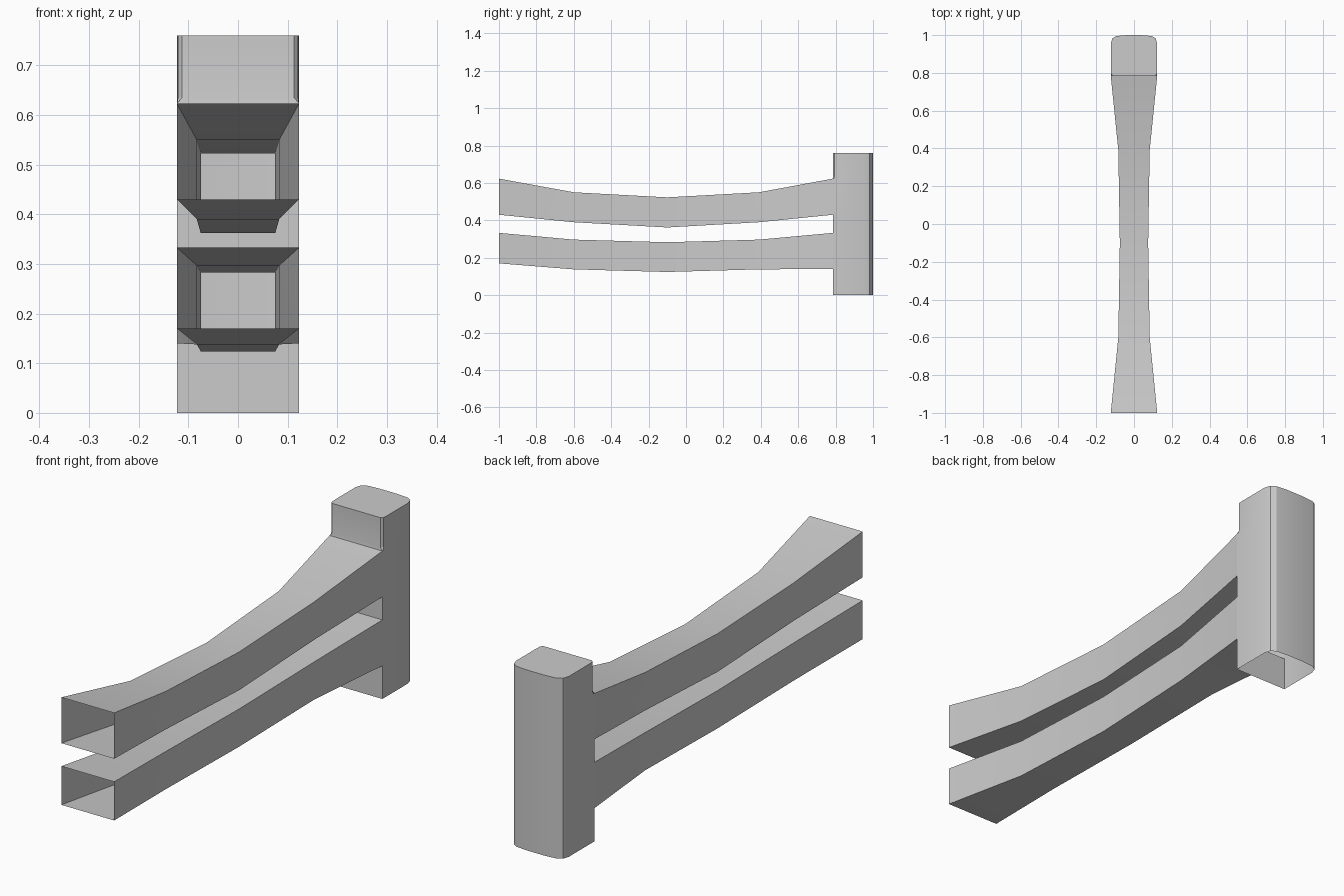
import bpy
import bmesh
import math

cube = bpy.data.objects.get("Cube")
if cube:
    bpy.data.objects.remove(cube, do_unlink=True)

grey = bpy.data.materials.new("light grey")
grey.use_nodes = True
colour = (0.6, 0.6, 0.6, 1)
grey.diffuse_color = colour
grey.node_tree.nodes["Principled BSDF"].inputs["Base Color"].default_value = colour


def loft(name, rings, skip=(), cap_end=False):
    """Skin consecutive closed rings; skip holds (span, side) openings."""
    bm = bmesh.new()
    loops = [[bm.verts.new(p) for p in ring] for ring in rings]
    count = len(rings[0])
    for span, (a, b) in enumerate(zip(loops, loops[1:])):
        for i in range(count):
            if (span, i) not in skip:
                j = (i + 1) % count
                bm.faces.new((a[i], a[j], b[j], b[i]))
    if cap_end:
        bm.faces.new(loops[-1])
    mesh = bpy.data.meshes.new(name)
    bm.to_mesh(mesh)
    bm.free()
    obj = bpy.data.objects.new(name, mesh)
    bpy.context.collection.objects.link(obj)
    mesh.materials.append(grey)
    bpy.ops.object.select_all(action='DESELECT')
    obj.select_set(True)
    bpy.context.view_layer.objects.active = obj
    bpy.ops.object.shade_smooth_by_angle(angle=math.radians(25))
    return obj


# Hollow sagging rails, pinched in the middle and open at both ends
stations = (-1, -0.6, -0.1, 0.39, 0.785)
widths = (0.123, 0.083, 0.075, 0.083, 0.123)


def rail(name, tops, bottoms):
    rings = [[(-w, y, t), (w, y, t), (w, y, b), (-w, y, b)]
             for y, w, t, b in zip(stations, widths, tops, bottoms)]
    return loft(name, rings)


rail("upper_rail", (0.623, 0.55, 0.523, 0.55, 0.623), (0.43, 0.39, 0.362, 0.39, 0.43))
rail("lower_rail", (0.333, 0.297, 0.283, 0.297, 0.333), (0.17, 0.138, 0.124, 0.138, 0.14))


# Hollow post: rounded back, square front that turns rounded above the rails
def post_ring(z, rounded):
    front = [(0.113, 0.787), (0.121, 0.795)] if rounded else [(0.123, 0.785), (0.123, 0.79)]
    half = front + [(0.123, 0.82), (0.123, 0.955), (0.115, 0.982), (0.095, 0.995), (0.04, 1)]
    return [(x, y, z) for x, y in half] + [(-x, y, z) for x, y in reversed(half)]


levels = (0, 0.14, 0.333, 0.43, 0.623, 0.635, 0.76)
rings = [post_ring(z, z > 0.63) for z in levels]
front_side = len(rings[0]) - 1
# The front wall is open where the rails enter, and the underside is open
loft("end_post", rings, skip={(1, front_side), (3, front_side)}, cap_end=True)
